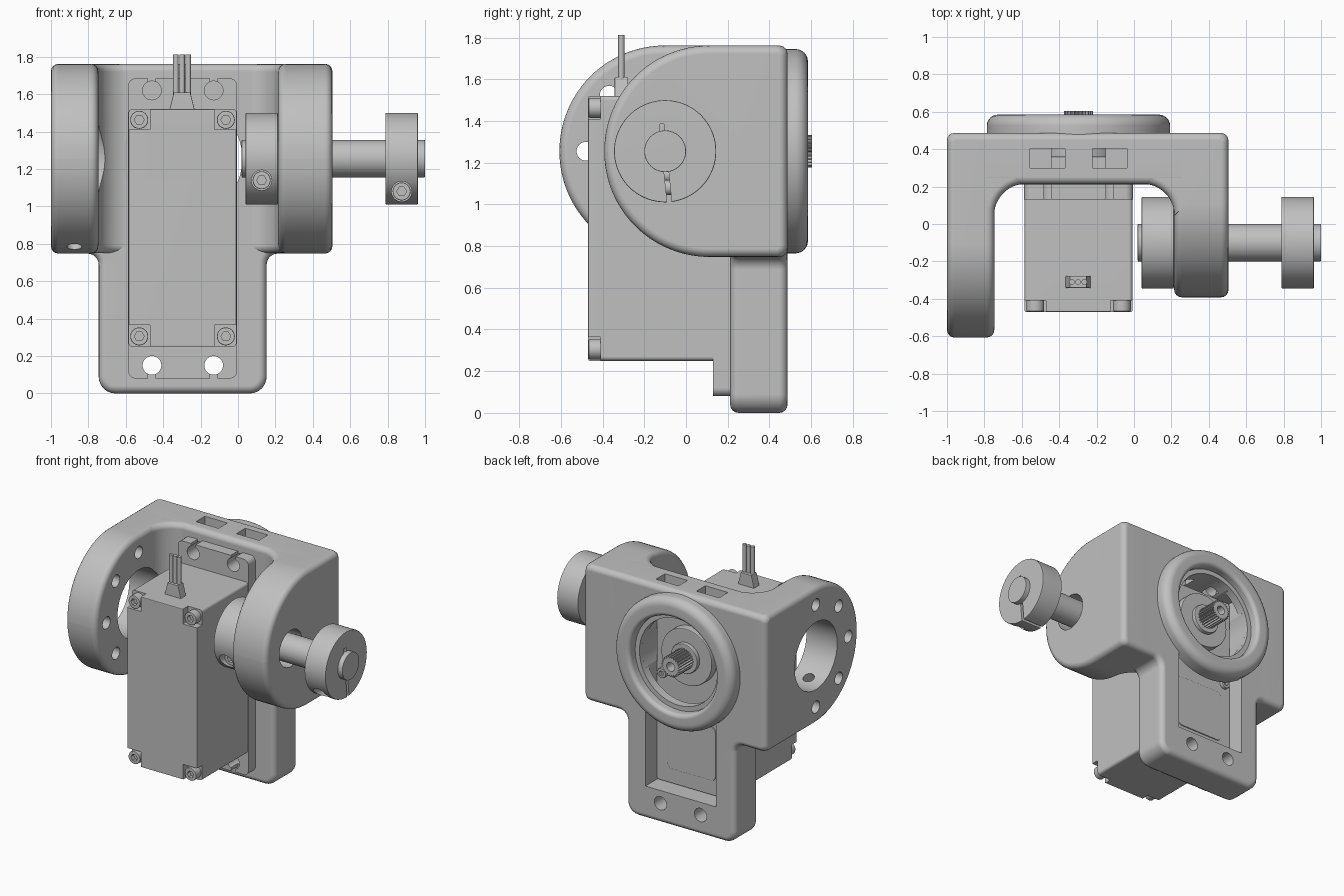
import bpy, bmesh, math
from mathutils import Vector

cube = bpy.data.objects.get("Cube")
if cube:
    bpy.data.objects.remove(cube)

grey = bpy.data.materials.new("plain grey")
grey.use_nodes = True
grey.diffuse_color = (0.53, 0.53, 0.53, 1)
grey.node_tree.nodes["Principled BSDF"].inputs["Base Color"].default_value = grey.diffuse_color

PLACE = {"X": lambda u, v, d: (d, u, v), "Y": lambda u, v, d: (u, d, v), "Z": lambda u, v, d: (u, v, d)}
parts = []


def finish(name, bm, keep=True):
    bmesh.ops.recalc_face_normals(bm, faces=bm.faces[:])
    mesh = bpy.data.meshes.new(name)
    bm.to_mesh(mesh)
    bm.free()
    mesh.materials.append(grey)
    ob = bpy.data.objects.new(name, mesh)
    bpy.context.collection.objects.link(ob)
    if keep:
        parts.append(ob)
    return ob


def rounded(corners):
    """Outline from (u, v, radius) corners."""
    pts = []
    for i, (u, v, r) in enumerate(corners):
        p = Vector((u, v))
        if not r:
            pts.append(p)
            continue
        a = (Vector(corners[i - 1][:2]) - p).normalized()
        b = (Vector(corners[(i + 1) % len(corners)][:2]) - p).normalized()
        half = a.angle(b) / 2
        centre = p + (a + b).normalized() * r / math.sin(half)
        start = (p + a * r / math.tan(half) - centre).normalized()
        end = (p + b * r / math.tan(half) - centre).normalized()
        n = max(6, int(r * 48))
        for k in range(n + 1):
            pts.append(centre + start.slerp(end, k / n) * r)
    return pts


def rect(u0, u1, v0, v1, r=0):
    return rounded([(u0, v0, r), (u1, v0, r), (u1, v1, r), (u0, v1, r)])


def circle(u, v, r, n=48):
    return [(u + r * math.cos(math.tau * k / n), v + r * math.sin(math.tau * k / n)) for k in range(n)]


def extrude(name, outline, axis, d0, d1, bevel=0, keep=True):
    """Prism along an axis, with rounded cap edges."""
    bm = bmesh.new()
    low, high = [[bm.verts.new(PLACE[axis](u, v, d)) for u, v in outline] for d in (d0, d1)]
    caps = [bm.faces.new(low), bm.faces.new(high)]
    n = len(outline)
    for i in range(n):
        bm.faces.new((low[i], low[(i + 1) % n], high[(i + 1) % n], high[i]))
    bmesh.ops.recalc_face_normals(bm, faces=bm.faces[:])
    if bevel:
        edges = list({e for f in caps for e in f.edges})
        bmesh.ops.bevel(bm, geom=edges, offset=bevel, segments=4 if bevel > 0.02 else 2,
                        profile=0.5, affect="EDGES", clamp_overlap=False)
    return finish(name, bm, keep)


def cutter(outline, axis, d0, d1):
    return extrude("cutter", outline, axis, d0, d1, keep=False)


def cut(ob, *cutters):
    for c in cutters:
        c.hide_render = True
        mod = ob.modifiers.new("cut", "BOOLEAN")
        mod.operation, mod.object, mod.solver = "DIFFERENCE", c, "EXACT"
    deps = bpy.context.evaluated_depsgraph_get()
    mesh = bpy.data.meshes.new_from_object(ob.evaluated_get(deps))
    ob.modifiers.clear()
    ob.data = mesh
    for c in cutters:
        bpy.data.objects.remove(c)


AX, AZ = -0.1, 1.255     # shaft axis (y, z)
SX = -0.297              # servo centre line (x)
BOLTS = (-0.46, -0.13)

# Bracket arms
arms = {}
for name, x0, x1, front in (("right_arm", -1, -0.747, -0.607), ("left_arm", 0.215, 0.505, -0.392)):
    outline = rounded([(front, 0.748, 0.505), (0.487, 0.748, 0.05), (0.487, 1.762, 0.05), (front, 1.762, 0.505)])
    arms[name] = extrude(name, outline, "X", x0, x1, 0.04)

# Corner fillets between arms and back plate
fillets = []
for name, x, s in (("right_fillet", -0.748, 1), ("left_fillet", 0.216, -1)):
    arc = [(x + s * 0.17 * (1 - math.cos(t)), 0.045 + 0.17 * math.sin(t))
           for t in [math.pi / 2 * k / 12 for k in range(13)]]
    outline = [(x - s * 0.1, 0.045)] + arc + [(x + s * 0.17, 0.32), (x - s * 0.1, 0.32)]
    fillets.append(extrude(name, outline, "Z", 0.75, 1.761, 0.04))

# Arm holes
drill = cutter(circle(-0.875, 0, 0.04, 24), "Z", -0.6, 0)
drill.location = (0, AX, AZ)
drill.rotation_euler.x = -0.38
ring_holes = [cutter(circle(AX + 0.38 * math.cos(a), AZ + 0.38 * math.sin(a), 0.045, 24), "X", -1.2, -0.6)
              for a in [math.pi / 2 + k * math.pi / 4 for k in range(5)]]
cut(arms["right_arm"], cutter(circle(AX, AZ, 0.25, 64), "X", -1.2, -0.5), drill, *ring_holes)
cut(fillets[0], cutter(circle(AX, AZ, 0.25, 64), "X", -1.2, -0.5))
cut(arms["left_arm"], cutter(circle(AX, AZ, 0.135), "X", 0, 0.8))

# Back plate with servo window, bolt holes and nut slots
plate = extrude("back_plate", rounded([
    (-0.745, 0, 0.09), (0.153, 0, 0.09), (0.153, 0.748, 0.06), (0.505, 0.748, 0.05), (0.505, 1.762, 0.05),
    (-1, 1.762, 0.05), (-1, 0.748, 0.05), (-0.745, 0.748, 0.06)]), "Y", 0.212, 0.487, 0.04)
holes = [cutter(circle(x, 0.15, 0.05, 32), "Y", 0, 1) for x in BOLTS]
holes += [cutter(circle(x, 1.62, 0.05, 32), "Y", 0, 0.35) for x in BOLTS]
holes += [cutter(rect(x - 0.093, x + 0.093, 0.3, 0.405), "Z", 1.54, 2) for x in (-0.463, -0.13)]
cut(plate, cutter(rect(-0.587, -0.007, 0.245, 1.525), "Y", 0, 1),
    cutter(circle(SX, AZ, 0.32, 64), "Y", 0, 1), *holes)

# Round collar on the back
bm = bmesh.new()
section = rounded([(0.32, 0.45, 0), (0.32, 0.515, 0), (0.355, 0.515, 0), (0.355, 0.585, 0.03),
                   (0.49, 0.585, 0.06), (0.49, 0.45, 0)])
verts = [bm.verts.new((SX + r, y, AZ)) for r, y in section]
edges = [bm.edges.new((verts[i - 1], verts[i])) for i in range(len(verts))]
bmesh.ops.spin(bm, geom=verts + edges, cent=(SX, 0, AZ), axis=(0, 1, 0), angle=math.tau, steps=72, use_merge=True)
bmesh.ops.remove_doubles(bm, verts=bm.verts[:], dist=0.0005)
finish("back_collar", bm)


def socket_screw(name, x, z, r, y0, y1, side=-1):
    """Screw along y with a hexagonal socket on the given side."""
    screw = extrude(name, circle(x, z, r, 32), "Y", y0, y1, 0.006)
    end = y0 if side < 0 else y1
    cut(screw, cutter(circle(x, z, r * 0.55, 6), "Y", end - 0.03, end + 0.03))


# Servo case with notched front corners
case = extrude("servo_case", rect(-0.585, -0.008, 0.25, 1.52, 0.02), "Y", -0.47, 0.36, 0.008)
notches = []
for x0, x1 in ((-0.7, -0.47), (-0.125, 0.1)):
    for z0, z1 in ((0.1, 0.365), (1.41, 1.6)):
        notches.append(cutter(rect(x0, x1, z0, z1), "Y", -0.6, -0.41))
cut(case, *notches)
for x in (-0.528, -0.065):
    for z in (0.305, 1.463):
        socket_screw("case_screw", x, z, 0.048, -0.468, -0.4)

# Servo flange with slotted bolt holes
flange = extrude("servo_flange", rect(-0.587, -0.005, 0.08, 1.685, 0.04), "Y", 0.13, 0.214)
slots = []
for x in BOLTS:
    for z, edge in ((0.15, 0), (1.62, 1.8)):
        slots.append(cutter(circle(x, z, 0.05, 32), "Y", 0, 0.4))
        slots.append(cutter(rect(x - 0.02, x + 0.02, min(z, edge), max(z, edge)), "Y", 0, 0.4))
cut(flange, *slots)

# Servo output end
extrude("output_boss", circle(SX, AZ, 0.21, 64), "Y", 0.35, 0.42, 0.01)
extrude("output_bearing", circle(SX, AZ, 0.11), "Y", 0.4, 0.45, 0.008)
teeth = 24
spline = extrude("output_spline", [
    (SX + r * math.cos(a), AZ + r * math.sin(a)) for k in range(teeth * 4)
    for r, a in [((0.078, 0.078, 0.064, 0.064)[k % 4], math.tau * k / (teeth * 4))]], "Y", 0.42, 0.605)
cut(spline, cutter(circle(SX, AZ, 0.033, 24), "Y", 0.5, 0.7))
extrude("rear_panel", rect(-0.5, -0.1, 0.36, 0.76, 0.04), "Y", 0.355, 0.368, 0.006)
for x, z in ((-0.53, 0.84), (-0.065, 1.06)):
    socket_screw("rear_screw", x, z, 0.036, 0.35, 0.385, 1)

# Cable relief and wires
extrude("cable_relief", [(-0.368, 1.51), (-0.23, 1.51), (-0.255, 1.61), (-0.343, 1.61)], "Y", -0.342, -0.278, 0.004)
for x in (-0.332, -0.299, -0.266):
    extrude("wire", circle(x, -0.31, 0.015, 16), "Z", 1.59, 1.812)

# Shaft and its split clamp collars
extrude("shaft", circle(AX, AZ, 0.1), "X", 0.02, 1, 0.004)
for name, x0, x1, z, head in (("inner_clamp", 0.04, 0.213, 1.14, -0.27), ("outer_clamp", 0.788, 0.962, 1.08, -0.19)):
    mid = (x0 + x1) / 2
    clamp = extrude(name, circle(AX, AZ, 0.245, 72), "X", x0, x1, 0.006)
    slit = [(AX - 0.01, 1.2), (AX + 0.012, 1.2), (AX + 0.035, 0.98), (AX + 0.013, 0.98)]
    cut(clamp, cutter(circle(mid, z, 0.054, 32), "Y", -0.6, head + 0.05), cutter(slit, "X", 0, 1.1),
        cutter(rect(AX - 0.025, AX - 0.005, 1.3, 1.385), "X", mid, 1.1))
    socket_screw("clamp_screw", mid, z, 0.048, head, head + 0.06)
    extrude("clamp_screw_shank", circle(mid, z, 0.035, 24), "Y", head + 0.04, AX + 0.06)

# Smooth shading with crisp edges
for ob in parts:
    bpy.ops.object.select_all(action="DESELECT")
    ob.select_set(True)
    bpy.context.view_layer.objects.active = ob
    bpy.ops.object.shade_smooth_by_angle(angle=math.radians(35))
    ob.modifiers.new("flat_normals", "WEIGHTED_NORMAL").keep_sharp = True
